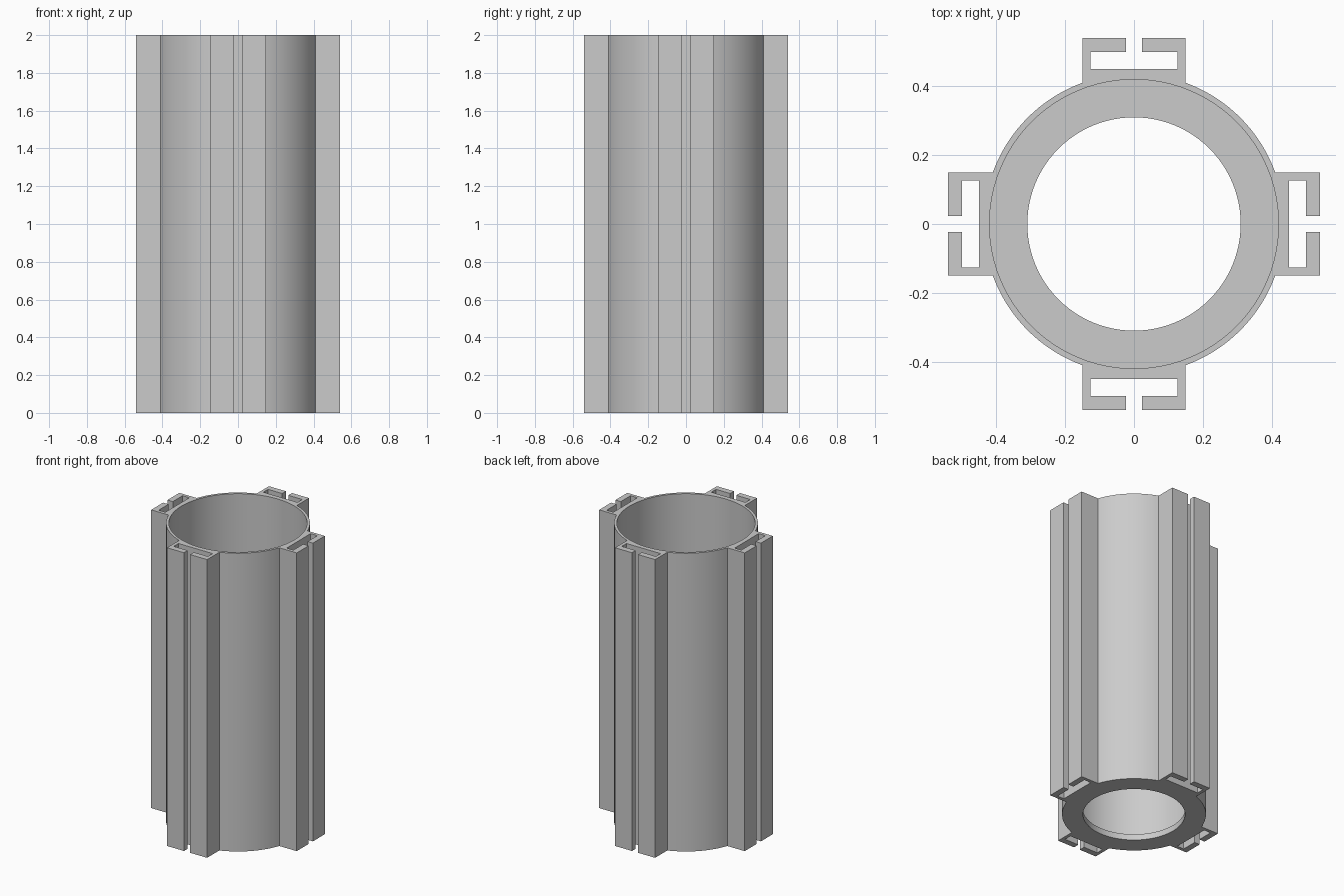
import bpy, bmesh, math
from mathutils import Matrix, Vector

cube = bpy.data.objects.get("Cube")
if cube:
    bpy.data.objects.remove(cube)

HEIGHT, FLOOR = 2.0, 0.04
R_OUT, R_BORE, R_HOLE = 0.437, 0.42, 0.31
HALF = 0.149       # half width of each slotted rail
SEGMENTS = 96

mat = bpy.data.materials.new("neutral grey")
mat.use_nodes = True
grey = (0.6, 0.6, 0.6, 1)
mat.diffuse_color = grey
mat.node_tree.nodes["Principled BSDF"].inputs["Base Color"].default_value = grey


def circle(radius):
    return [Vector((radius * math.cos(a), radius * math.sin(a)))
            for a in (2 * math.pi * i / SEGMENTS for i in range(SEGMENTS))]


def quarter():
    """One C-shaped rail on +x, then the arc leading to the next rail."""
    half_rail = [(0.45, 0.023), (0.45, 0.127)]
    root = math.sqrt(R_OUT ** 2 - HALF ** 2)
    right = [(root, HALF), (0.54, HALF), (0.54, 0.023), (0.50, 0.023),
             (0.50, 0.127), (0.45, 0.127)]
    rail = [(x, -y) for x, y in right] + right[::-1]
    start = math.asin(HALF / R_OUT)
    sweep = math.pi / 2 - 2 * start
    steps = 18
    arc = [(R_OUT * math.cos(start + sweep * i / steps),
            R_OUT * math.sin(start + sweep * i / steps)) for i in range(1, steps)]
    return [Vector(p) for p in rail + arc]


# Outer outline: the quarter repeated round the axis
outline = [Matrix.Rotation(k * math.pi / 2, 2) @ p for k in range(4) for p in quarter()]

bm = bmesh.new()


def ring(points, z):
    verts = [bm.verts.new((p.x, p.y, z)) for p in points]
    for a, b in zip(verts, verts[1:] + verts[:1]):
        bm.edges.new((a, b))
    return verts


def bridge(a, b):
    n = len(a)
    for i in range(n):
        j = (i + 1) % n
        bm.faces.new((a[i], a[j], b[j], b[i]))


def cap(a, b):
    loop_verts = set(a + b)
    edges = [e for e in bm.edges if set(e.verts) <= loop_verts]
    bmesh.ops.triangle_fill(bm, edges=edges, use_beauty=True)


# Horizontal loops, with flat caps at both ends
out_low, out_high = ring(outline, 0), ring(outline, HEIGHT)
bore_high, bore_low = ring(circle(R_BORE), HEIGHT), ring(circle(R_BORE), FLOOR)
hole_high, hole_low = ring(circle(R_HOLE), FLOOR), ring(circle(R_HOLE), 0)
cap(out_low, hole_low)
cap(out_high, bore_high)

# Walls, bore, floor ledge and floor opening
for a, b in ((out_low, out_high), (bore_high, bore_low),
             (bore_low, hole_high), (hole_high, hole_low)):
    bridge(a, b)
bmesh.ops.recalc_face_normals(bm, faces=bm.faces)

mesh = bpy.data.meshes.new("slotted_tube")
bm.to_mesh(mesh)
bm.free()
mesh.materials.append(mat)
tube = bpy.data.objects.new("slotted_tube", mesh)
bpy.context.collection.objects.link(tube)

# Smooth round walls with crisp corners
bpy.context.view_layer.objects.active = tube
tube.select_set(True)
bpy.ops.object.shade_smooth_by_angle(angle=math.radians(20))
